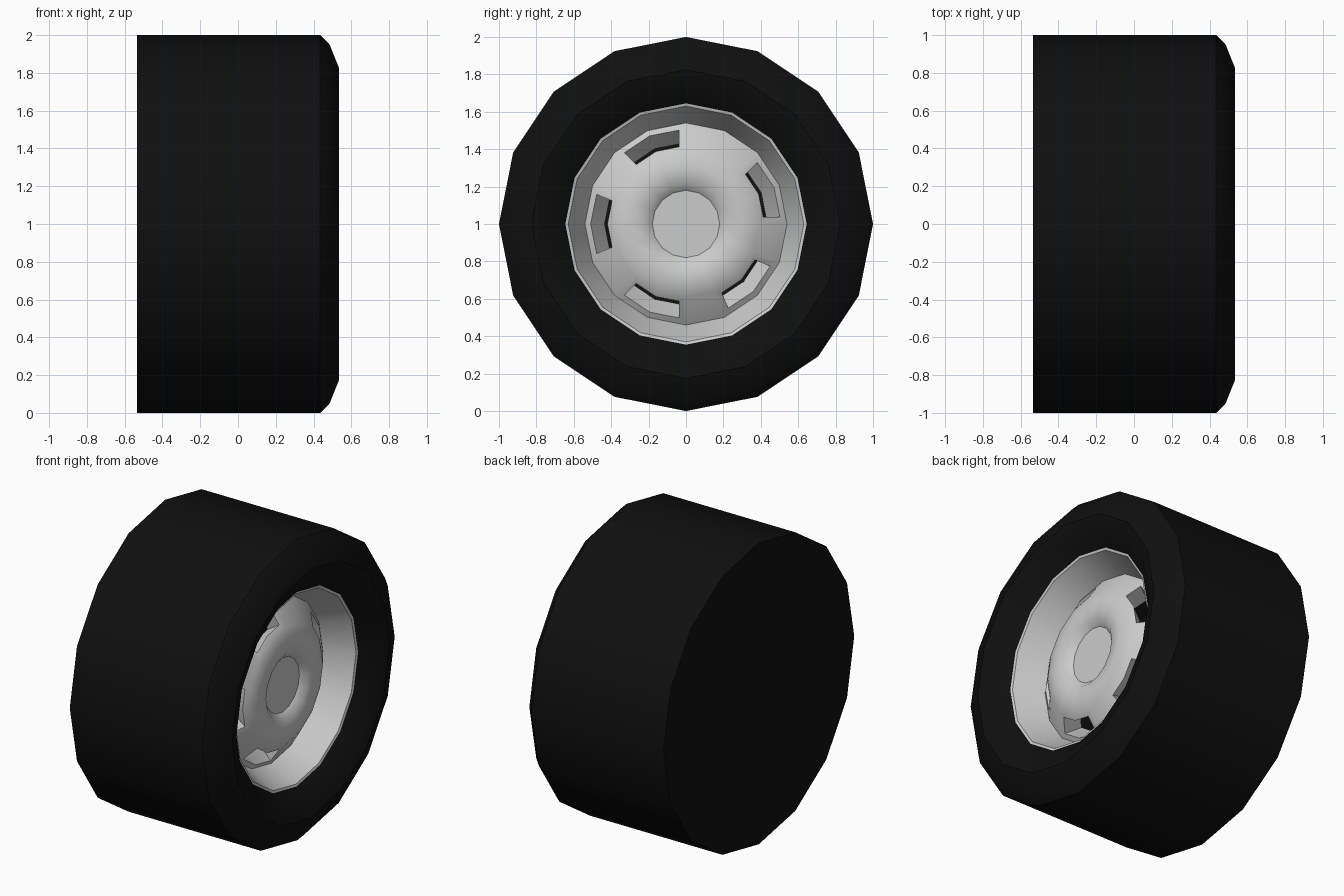
import bpy, bmesh, math
from mathutils import Vector

if "Cube" in bpy.data.objects:
    bpy.data.objects.remove(bpy.data.objects["Cube"])

SIDES = 16


def lathe(bm, profile):
    """Spin (x, radius) points around the wheel axis; return rings and bands of faces."""
    rings = []
    for x, r in profile:
        rings.append([bm.verts.new((x, r * math.cos(a), 1 + r * math.sin(a)))
                      for a in (math.tau * i / SIDES for i in range(SIDES))])
    bands = []
    for a, b in zip(rings, rings[1:]):
        bands.append([bm.faces.new((a[i], a[(i + 1) % SIDES], b[(i + 1) % SIDES], b[i]))
                      for i in range(SIDES)])
    return rings, bands


def finish(bm, name, color=None):
    mesh = bpy.data.meshes.new(name)
    bm.to_mesh(mesh)
    bm.free()
    obj = bpy.data.objects.new(name, mesh)
    bpy.context.collection.objects.link(obj)
    if color:
        mat = bpy.data.materials.new(name + "_material")
        mat.diffuse_color = color
        mat.use_nodes = True
        mat.node_tree.nodes["Principled BSDF"].inputs["Base Color"].default_value = mat.diffuse_color
        mesh.materials.append(mat)
    bpy.ops.object.select_all(action='DESELECT')
    obj.select_set(True)
    bpy.context.view_layer.objects.active = obj
    bpy.ops.object.shade_smooth_by_angle(angle=math.radians(35))
    return obj


# Tyre: straight tread, rounded front shoulder, sidewall dipping to the rim, closed back
bm = bmesh.new()
rings, _ = lathe(bm, [(-0.535, 1), (0.435, 1), (0.485, 0.95), (0.535, 0.825),
                      (0.51, 0.745), (0.43, 0.645)])
bm.faces.new(rings[0][::-1])
finish(bm, "tyre", (0.005, 0.005, 0.005, 1))

# Rim: lip, barrel, domed disc and recessed hub
bm = bmesh.new()
rings, bands = lathe(bm, [(0.43, 0.645), (0.425, 0.63), (0.245, 0.54), (0.35, 0.39),
                          (0.375, 0.31), (0.36, 0.22), (0.325, 0.18)])
bm.faces.new(rings[-1])

# Five vent slots, each two faces wide around the given spoke index
slots = [[bands[2][k - 1], bands[2][k]] for k in (1, 5, 8, 11, 14)]
for pair in slots:
    bm.normal_update()
    inward = -(pair[0].normal + pair[1].normal).normalized()
    bmesh.ops.inset_region(bm, faces=pair, thickness=0.037, use_even_offset=True)
    geom = bmesh.ops.extrude_face_region(bm, geom=pair)["geom"]
    verts = [g for g in geom if isinstance(g, bmesh.types.BMVert)]
    faces = [g for g in geom if isinstance(g, bmesh.types.BMFace)]
    bmesh.ops.translate(bm, vec=inward * 0.13, verts=verts)
    old = [f for f in pair if f.is_valid]
    bmesh.ops.delete(bm, geom=list(set(faces + old)), context='FACES')
finish(bm, "wheel_rim")
